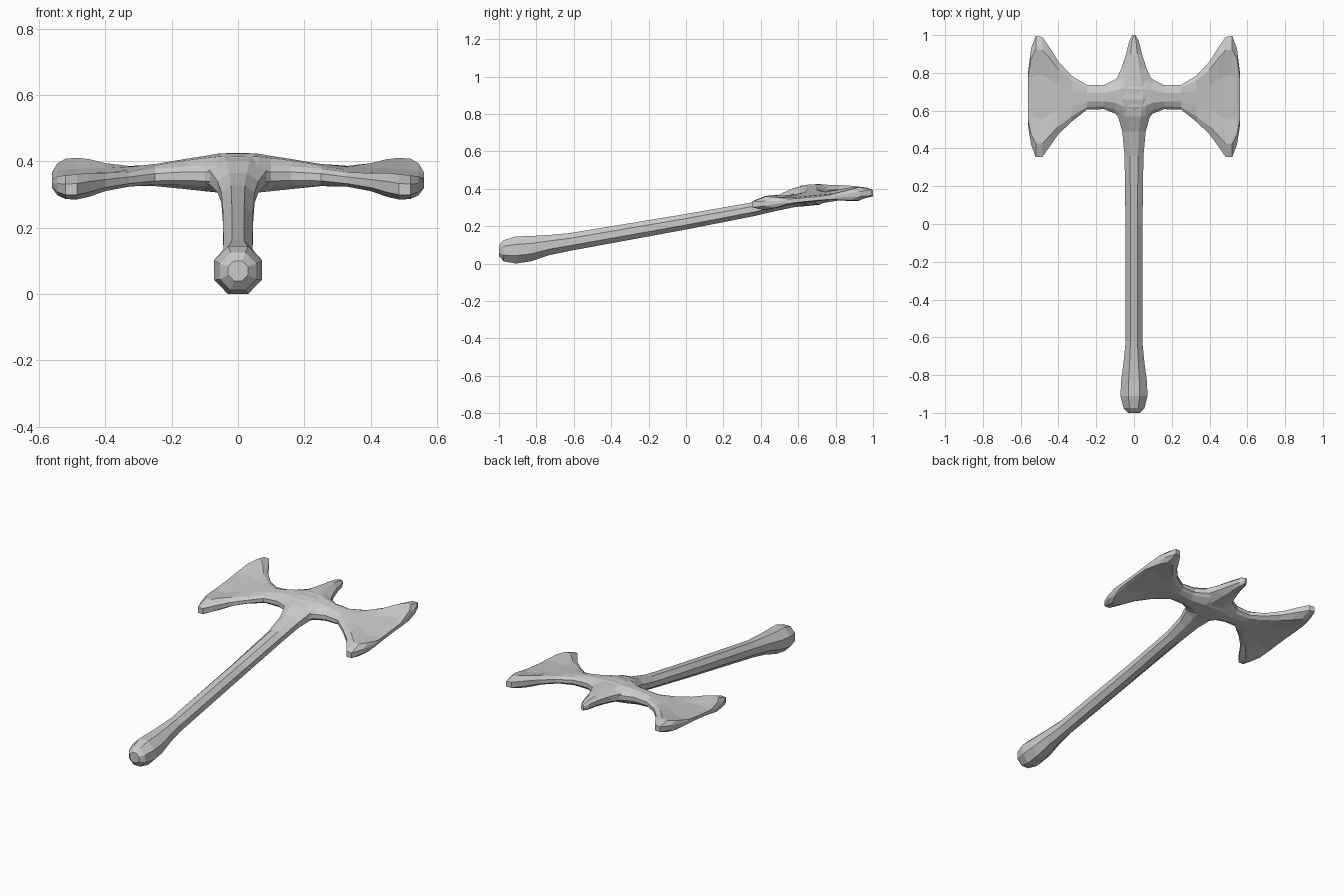
import bpy, bmesh, math


def loft(name, rings):
    """Skin a closed, flat-shaded solid through equal-sized rings of points."""
    bm = bmesh.new()
    vr = [[bm.verts.new(p) for p in r] for r in rings]
    n = len(vr[0])
    for a, b in zip(vr, vr[1:]):
        for i in range(n):
            j = (i + 1) % n
            bm.faces.new((a[i], a[j], b[j], b[i]))
    bm.faces.new(vr[0])
    bm.faces.new(vr[-1])
    bmesh.ops.recalc_face_normals(bm, faces=bm.faces)
    me = bpy.data.meshes.new(name)
    bm.to_mesh(me)
    bm.free()
    ob = bpy.data.objects.new(name, me)
    bpy.context.collection.objects.link(ob)
    return ob


# Pommel, shaft, socket and top spike: y, half width, bottom z, top z
core = [
    (-1.0, 0.03, 0.04, 0.10), (-0.975, 0.055, 0.012, 0.125),
    (-0.91, 0.072, 0.0, 0.145), (-0.83, 0.068, 0.012, 0.147),
    (-0.73, 0.055, 0.045, 0.153), (-0.62, 0.044, 0.068, 0.163),
    (0.0, 0.045, 0.182, 0.265), (0.36, 0.050, 0.253, 0.328),
    (0.49, 0.062, 0.283, 0.365), (0.57, 0.085, 0.300, 0.402),
    (0.66, 0.12, 0.312, 0.424), (0.74, 0.105, 0.325, 0.422),
    (0.82, 0.068, 0.338, 0.419), (0.90, 0.042, 0.348, 0.415),
    (0.97, 0.025, 0.352, 0.405), (1.0, 0.008, 0.36, 0.392),
]
rings = []
for y, rx, z0, z1 in core:
    ring = []
    for i in range(8):
        a = math.tau * (i + 0.5) / 8
        k = 1 / math.cos(math.pi / 8)
        ring.append((rx * k * math.cos(a), y,
                     (z0 + z1) / 2 + (z1 - z0) / 2 * k * math.sin(a)))
    rings.append(ring)
loft("handle_and_spike", rings)

# Twin blades, half of stations: x, front y, back y, horn and middle half thickness, centre z
half = [
    (0.0, 0.53, 0.80, 0.034, 0.056, 0.367), (0.06, 0.54, 0.80, 0.033, 0.054, 0.366),
    (0.10, 0.585, 0.765, 0.030, 0.050, 0.364),
    (0.16, 0.608, 0.735, 0.028, 0.043, 0.363), (0.25, 0.605, 0.737, 0.024, 0.031, 0.360),
    (0.33, 0.542, 0.785, 0.022, 0.024, 0.357), (0.40, 0.475, 0.86, 0.027, 0.021, 0.354),
    (0.45, 0.405, 0.94, 0.036, 0.019, 0.351), (0.485, 0.355, 0.99, 0.038, 0.018, 0.349),
    (0.52, 0.355, 0.995, 0.036, 0.017, 0.348), (0.545, 0.42, 0.93, 0.028, 0.015, 0.347),
    (0.561, 0.52, 0.80, 0.012, 0.010, 0.346),
]
profile = [(0, 0.45, 0), (0.11, 1, 0), (0.32, 0, 1), (0.68, 0, 1), (0.89, 1, 0), (1, 0.45, 0)]


def section(x, yf, yb, horn, mid, zc):
    top, low = [], []
    for t, wh, wm in profile:
        y = yf + (yb - yf) * t
        z = zc + 0.1 * (y - 0.68)
        h = wh * horn + wm * mid
        top.append((x, y, z + h))
        low.append((x, y, z - h))
    return top + low[::-1]


stations = [(-s[0],) + s[1:] for s in half[:0:-1]] + half
loft("double_blade", [section(*s) for s in stations])
